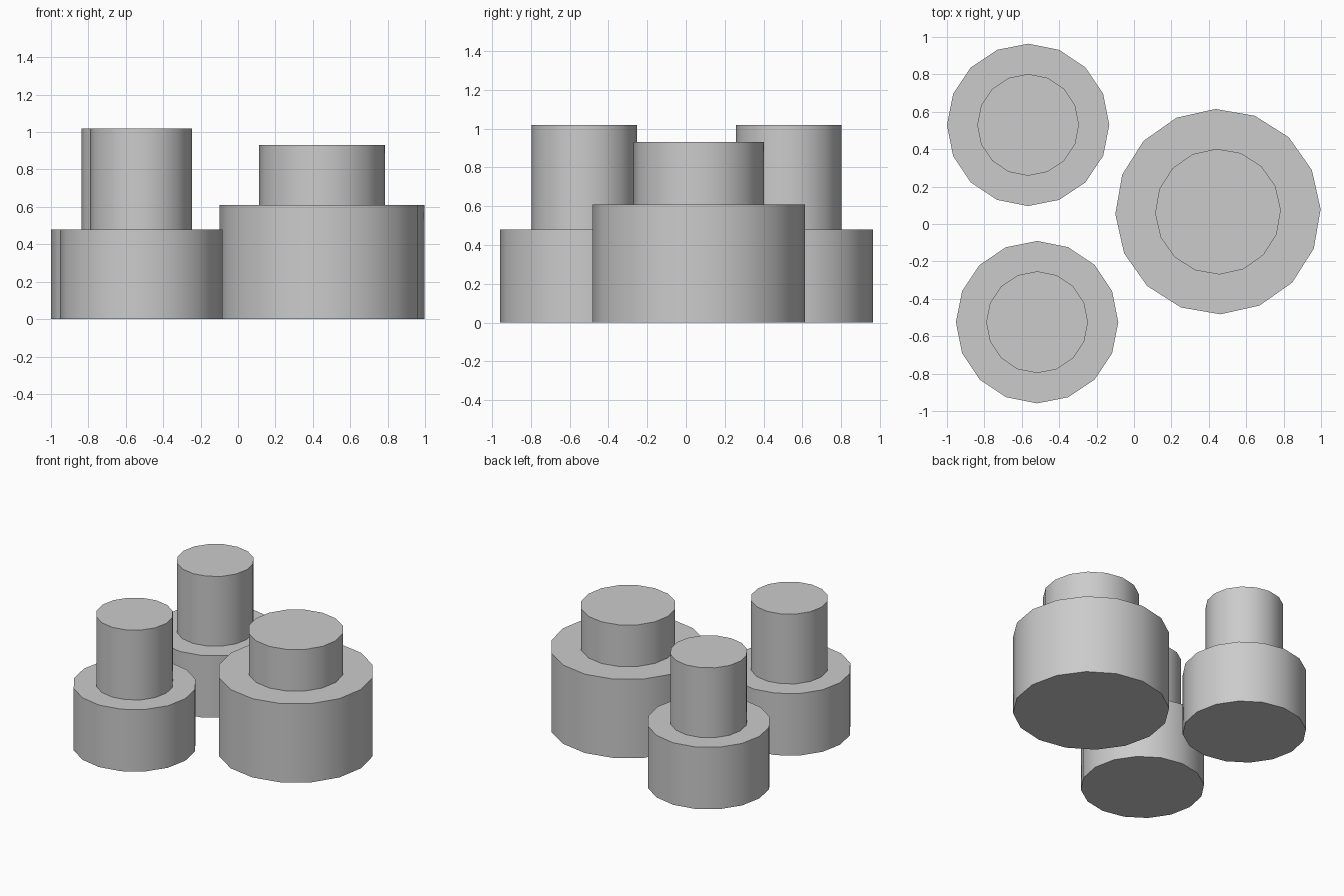
import bpy
import bmesh
from math import cos, sin, radians, tau

cube = bpy.data.objects.get("Cube")
if cube:
    bpy.data.objects.remove(cube, do_unlink=True)

SIDES = 16

# Single plain grey
grey = bpy.data.materials.new("plain grey")
grey.use_nodes = True
colour = (0.6, 0.6, 0.6, 1)
grey.diffuse_color = colour
grey.node_tree.nodes["Principled BSDF"].inputs["Base Color"].default_value = colour


def stepped_cylinder(name, centre, body, neck, turn=0):
    """Wide drum with a narrower neck; body and neck are (radius, top height)."""
    profile = [(body[0], 0), body, (neck[0], body[1]), neck]
    bm = bmesh.new()
    rings = []
    for radius, z in profile:
        angles = [tau * i / SIDES + turn for i in range(SIDES)]
        rings.append([bm.verts.new((radius * cos(a), radius * sin(a), z)) for a in angles])
    for low, high in zip(rings, rings[1:]):
        for i in range(SIDES):
            j = (i + 1) % SIDES
            bm.faces.new((low[i], low[j], high[j], high[i]))
    # Closed bottom and top
    bm.faces.new(rings[0][::-1])
    bm.faces.new(rings[-1])
    bmesh.ops.recalc_face_normals(bm, faces=bm.faces)
    mesh = bpy.data.meshes.new(name)
    bm.to_mesh(mesh)
    bm.free()
    mesh.materials.append(grey)
    obj = bpy.data.objects.new(name, mesh)
    obj.location = (*centre, 0)
    bpy.context.collection.objects.link(obj)
    bpy.ops.object.select_all(action="DESELECT")
    obj.select_set(True)
    bpy.context.view_layer.objects.active = obj
    bpy.ops.object.shade_smooth_by_angle(angle=radians(30))


# Two matching tall-necked drums and one large short-necked drum
small_body, small_neck = (0.434, 0.48), (0.272, 1.02)
stepped_cylinder("back_small_drum", (-0.566, 0.53), small_body, small_neck)
stepped_cylinder("front_small_drum", (-0.518, -0.525), small_body, small_neck)
stepped_cylinder("large_drum", (0.449, 0.066), (0.549, 0.61), (0.336, 0.932), radians(1.4))
